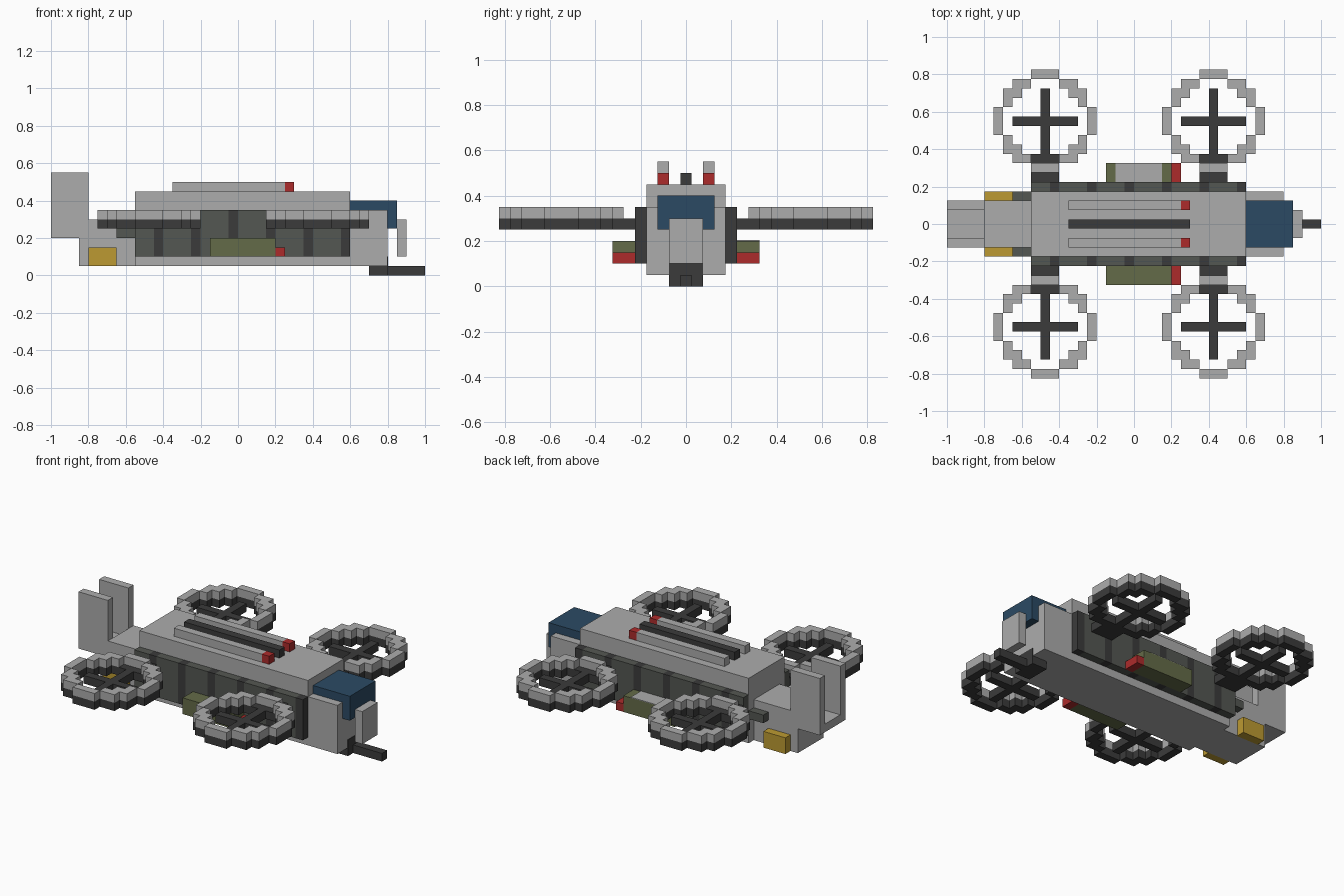
import bpy
import bmesh
import math

if "Cube" in bpy.data.objects:
    bpy.data.objects.remove(bpy.data.objects["Cube"], do_unlink=True)


def material(name, rgb):
    linear = [((c / 255 + 0.055) / 1.055) ** 2.4 for c in rgb] + [1.0]
    mat = bpy.data.materials.new(name)
    mat.use_nodes = True
    mat.diffuse_color = linear
    mat.node_tree.nodes["Principled BSDF"].inputs["Base Color"].default_value = linear
    return mat


GRAY = material("hull_gray", (172, 172, 172))
DARK = material("dark_gray", (59, 59, 59))
SLATE = material("slate", (84, 87, 82))
BLUE = material("canopy_blue", (43, 74, 100))
YELLOW = material("yellow", (188, 154, 50))
RED = material("red", (172, 43, 43))
OLIVE = material("olive", (100, 107, 72))


def finish(bm, name, mat):
    bmesh.ops.recalc_face_normals(bm, faces=bm.faces)
    mesh = bpy.data.meshes.new(name)
    bm.to_mesh(mesh)
    bm.free()
    mesh.materials.append(mat)
    obj = bpy.data.objects.new(name, mesh)
    bpy.context.collection.objects.link(obj)
    return obj


def box(name, mat, x, y, z):
    """Box from (min, max) ranges on each axis."""
    bm = bmesh.new()
    bmesh.ops.create_cube(bm, size=1)
    for v in bm.verts:
        for i, (lo, hi) in enumerate((x, y, z)):
            v.co[i] = lo if v.co[i] < 0 else hi
    return finish(bm, name, mat)


def pair(name, mat, x, y, z):
    """Box on the +y side and its mirror on the -y side."""
    box(name + "_back", mat, x, y, z)
    box(name + "_front", mat, x, (-y[1], -y[0]), z)


def stepped_ring(name, mat, cx, cy, z0, z1, cell=0.05):
    """Blocky ring: flat grid cells near a circle, extruded upward."""
    bm = bmesh.new()
    for i in range(-5, 6):
        for j in range(-5, 6):
            if 4.2 < math.hypot(i, j) < 5.15:
                corners = ((-.5, -.5), (.5, -.5), (.5, .5), (-.5, .5))
                bm.faces.new([bm.verts.new((cx + (i + a) * cell, cy + (j + b) * cell, z0))
                              for a, b in corners])
    bmesh.ops.remove_doubles(bm, verts=bm.verts, dist=0.001)
    extruded = bmesh.ops.extrude_face_region(bm, geom=bm.faces[:], use_keep_orig=True)
    for v in extruded["geom"]:
        if isinstance(v, bmesh.types.BMVert):
            v.co.z = z1
    return finish(bm, name, mat)


# Hull, nose and tail
box("hull", GRAY, (-0.55, 0.6), (-0.175, 0.175), (0.05, 0.45))
box("nose_block", GRAY, (0.6, 0.8), (-0.175, 0.175), (0.05, 0.35))
box("canopy", BLUE, (0.6, 0.85), (-0.125, 0.125), (0.25, 0.4))
box("nose_plate", GRAY, (0.85, 0.9), (-0.075, 0.075), (0.1, 0.3))
box("tail_block", GRAY, (-0.8, -0.55), (-0.125, 0.125), (0.05, 0.3))
box("tail_end", GRAY, (-0.85, -0.8), (-0.125, 0.125), (0.05, 0.2))
box("tail_shelf", GRAY, (-1.0, -0.8), (-0.125, 0.125), (0.2, 0.25))
pair("tail_fin", GRAY, (-1.0, -0.8), (0.075, 0.125), (0.2, 0.55))
pair("tail_stub", SLATE, (-0.65, -0.55), (0.125, 0.175), (0.2, 0.25))
pair("tail_lamp", YELLOW, (-0.8, -0.65), (0.12, 0.175), (0.05, 0.15))

# Gun under the nose
box("gun_mount", DARK, (0.7, 0.803), (-0.075, 0.075), (0.0, 0.1))
box("gun_barrel", DARK, (0.8, 1.0), (-0.025, 0.025), (0.0, 0.05))

# Rails on the roof
box("roof_spine", DARK, (-0.35, 0.3), (-0.025, 0.025), (0.45, 0.5))
pair("roof_rail", GRAY, (-0.35, 0.25), (0.075, 0.125), (0.45, 0.5))
pair("roof_rail_tip", RED, (0.25, 0.3), (0.075, 0.125), (0.45, 0.5))

# Side panels split by dark ribs
start = -0.55
for n in range(6):
    rib = -0.45 + 0.2 * n
    pair(f"side_panel_{n}", SLATE, (start, rib), (0.175, 0.225), (0.1, 0.35))
    pair(f"side_rib_{n}", DARK, (rib, rib + 0.05), (0.175, 0.225), (0.1, 0.35))
    start = rib + 0.05

# Side pods
pair("pod", OLIVE, (-0.15, 0.2), (0.225, 0.325), (0.1, 0.2))
pair("pod_tip", RED, (0.2, 0.25), (0.225, 0.325), (0.1, 0.15))
box("pod_lid", GRAY, (-0.1, 0.15), (0.225, 0.325), (0.2, 0.204))

# Four ducted rotors
for end, cx in (("rear", -0.475), ("fore", 0.425)):
    pair(f"{end}_rotor_arm", DARK, (cx - 0.075, cx + 0.075), (0.225, 0.375), (0.25, 0.3))
    pair(f"{end}_blade_long", DARK, (cx - 0.025, cx + 0.025), (0.375, 0.725), (0.25, 0.3))
    pair(f"{end}_blade_cross", DARK, (cx - 0.175, cx + 0.175), (0.525, 0.575), (0.25, 0.3))
    for side, cy in (("back", 0.55), ("front", -0.55)):
        stepped_ring(f"{end}_duct_{side}", GRAY, cx, cy, 0.3, 0.35)
        stepped_ring(f"{end}_duct_base_{side}", DARK, cx, cy, 0.25, 0.3)
